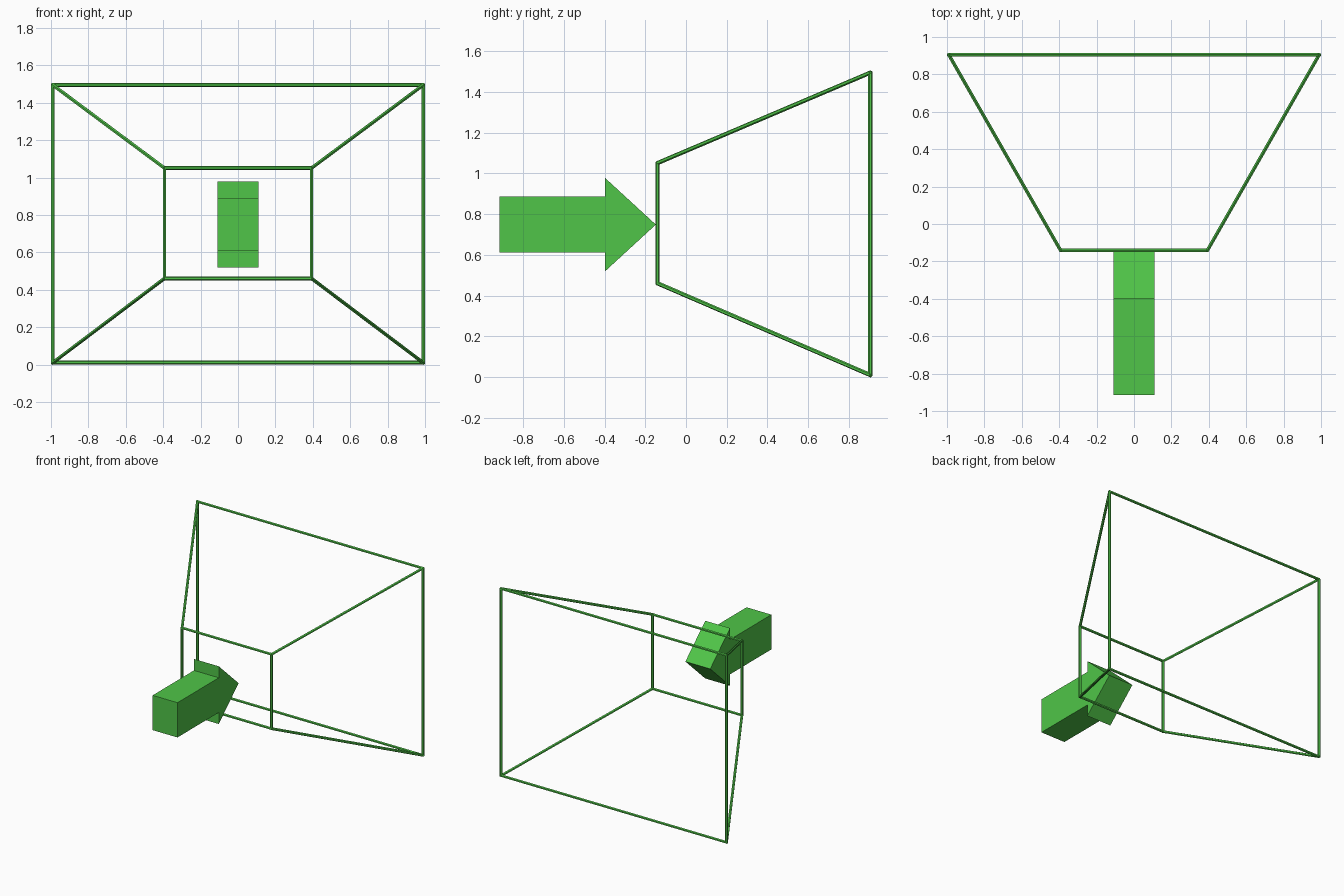
import bpy, bmesh, math
from mathutils import Vector, Matrix

cube = bpy.data.objects.get("Cube")
if cube:
    bpy.data.objects.remove(cube, do_unlink=True)

green = bpy.data.materials.new("green")
green.use_nodes = True
colour = (0.08, 0.56, 0.065, 1)
green.diffuse_color = colour
green.node_tree.nodes["Principled BSDF"].inputs["Base Color"].default_value = colour


def add_object(name, bm):
    bmesh.ops.recalc_face_normals(bm, faces=bm.faces)
    mesh = bpy.data.meshes.new(name)
    bm.to_mesh(mesh)
    bm.free()
    mesh.materials.append(green)
    obj = bpy.data.objects.new(name, mesh)
    bpy.context.collection.objects.link(obj)
    return obj


def bar(name, a, b, radius=0.0105):
    """Thin six-sided rod between two points."""
    a, b = Vector(a), Vector(b)
    d = b - a
    bm = bmesh.new()
    place = Matrix.Translation((a + b) / 2) @ d.to_track_quat('Z', 'Y').to_matrix().to_4x4()
    bmesh.ops.create_cone(bm, cap_ends=True, segments=6, radius1=radius, radius2=radius,
                          depth=d.length + radius, matrix=place)
    add_object(name, bm)


def rectangle(x, y, z0, z1):
    return [(-x, y, z0), (x, y, z0), (x, y, z1), (-x, y, z1)]


# Open frustum frame: small front rectangle, large back rectangle, four joining bars
front = rectangle(0.393, -0.14, 0.461, 1.051)
back = rectangle(0.99, 0.905, 0.0105, 1.495)
sides = ["bottom", "left", "top", "right"]
corners = ["bottom_right", "bottom_left", "top_left", "top_right"]
for i in range(4):
    j = (i + 1) % 4
    bar("front_frame_" + sides[i], front[i], front[j])
    bar("back_frame_" + sides[i], back[i], back[j])
    bar("joining_bar_" + corners[i], front[i], back[i])

# Solid arrow pointing to the back, extruded across x
mid, half_width = 0.749, 0.109
half = [(-0.915, 0.138), (-0.397, 0.138), (-0.397, 0.229)]
outline = [(y, mid + h) for y, h in half] + [(-0.148, mid)]
outline += [(y, mid - h) for y, h in reversed(half)]
bm = bmesh.new()
face = bm.faces.new([bm.verts.new((-half_width, y, z)) for y, z in outline])
grown = bmesh.ops.extrude_face_region(bm, geom=[face])
bmesh.ops.translate(bm, vec=(2 * half_width, 0, 0),
                    verts=[v for v in grown["geom"] if isinstance(v, bmesh.types.BMVert)])
add_object("direction_arrow", bm)
